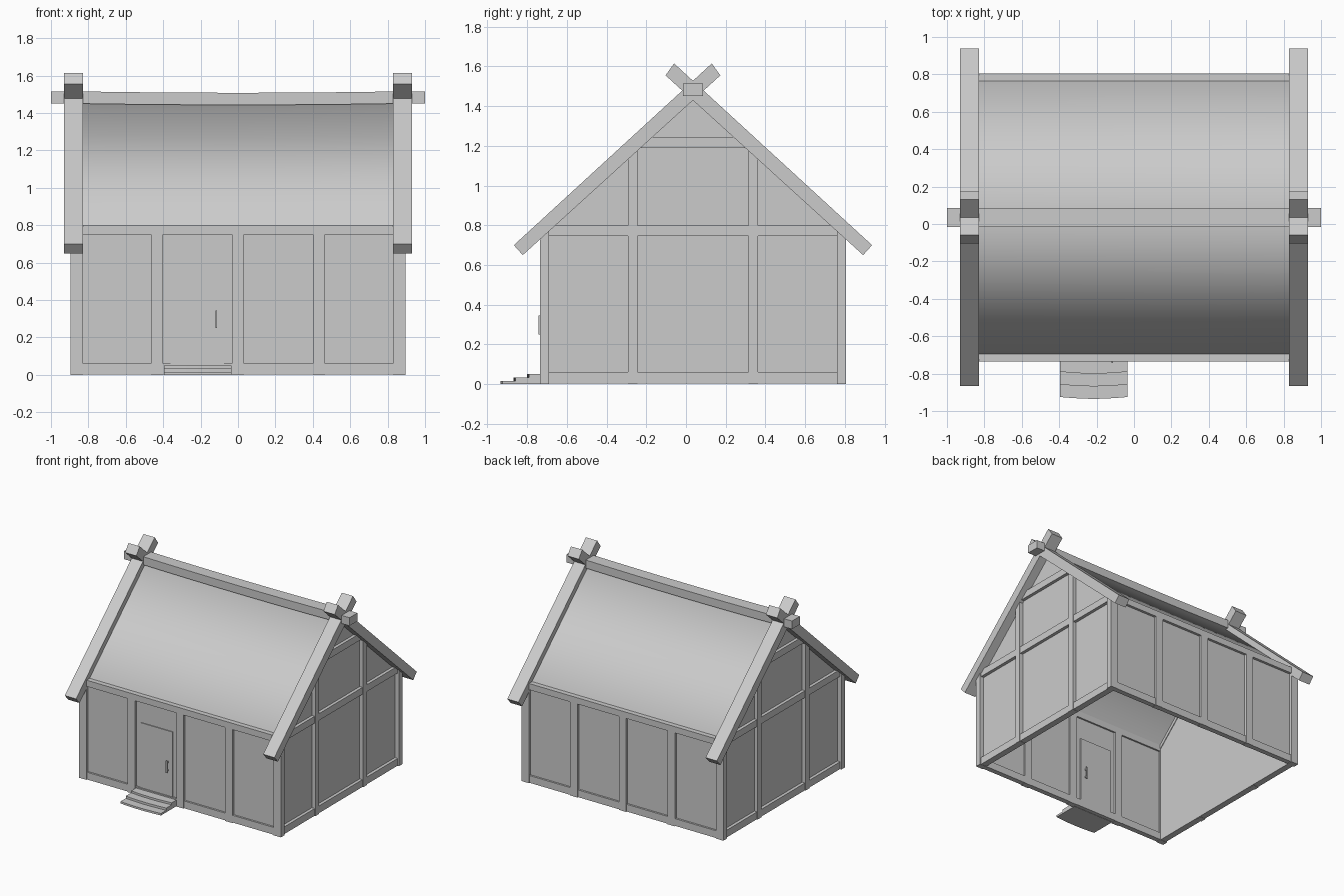
import bpy, bmesh, math

if "Cube" in bpy.data.objects:
    bpy.data.objects.remove(bpy.data.objects["Cube"])

YC = 0.035          # ridge line in y
HALF = 0.77         # half depth of the house (outer face of the posts)


def obj_from_bm(name, bm, smooth=False):
    bmesh.ops.recalc_face_normals(bm, faces=bm.faces)
    me = bpy.data.meshes.new(name)
    bm.to_mesh(me)
    bm.free()
    for p in me.polygons:
        p.use_smooth = smooth
    ob = bpy.data.objects.new(name, me)
    bpy.context.collection.objects.link(ob)
    return ob


def prism(name, pts, a, b, axis='x'):
    """Extrude a closed profile: (y, z) along x, or (x, y) along z."""
    bm = bmesh.new()
    co = (lambda p, t: (t, p[0], p[1])) if axis == 'x' else (lambda p, t: (p[0], p[1], t))
    lo = [bm.verts.new(co(p, a)) for p in pts]
    hi = [bm.verts.new(co(p, b)) for p in pts]
    bm.faces.new(lo)
    bm.faces.new(hi)
    n = len(pts)
    for i in range(n):
        bm.faces.new((lo[i], lo[(i + 1) % n], hi[(i + 1) % n], hi[i]))
    return obj_from_bm(name, bm)


def box(name, x0, x1, y0, y1, z0, z1):
    return prism(name, [(y0, z0), (y1, z0), (y1, z1), (y0, z1)], x0, x1)


def sweep_x(name, pts, xs, sag, closed, smooth):
    """Profile swept along x; sag(x, z) lowers the middle."""
    bm = bmesh.new()
    rows = [[bm.verts.new((x, y, z - sag(x, z))) for y, z in pts] for x in xs]
    n = len(pts)
    for r, s in zip(rows, rows[1:]):
        for i in range(n if closed else n - 1):
            j = (i + 1) % n
            bm.faces.new((r[i], r[j], s[j], s[i]))
    if closed:
        bm.faces.new(rows[0])
        bm.faces.new(rows[-1])
    return obj_from_bm(name, bm, smooth)


# Roof: smooth sheet with a slight sag at the ridge
xs = [-0.83 + 1.66 * i / 8 for i in range(9)]
dip = lambda x: 0.007 * max(0, 1 - (x / 0.83) ** 2)
sweep_x("roof", [(YC - 0.73, 0.76), (YC - 0.73, 0.80), (YC, 1.47), (YC + 0.73, 0.80), (YC + 0.73, 0.76)],
        xs, lambda x, z: dip(x) * max(0, (z - 0.8) / 0.67), False, True)

# Ridge beam
sweep_x("ridge_beam", [(YC - 0.05, 1.45), (YC + 0.05, 1.45), (YC + 0.05, 1.515), (YC - 0.05, 1.515)],
        [-1] + xs + [1], lambda x, z: dip(x), True, False)

# Long walls, front (-1) and back (+1)
for s, side in ((-1, "front"), (1, "back")):
    def depth(a, b):
        return sorted((YC + s * a, YC + s * b))
    box(side + "_wall", -0.85, 0.85, *depth(0.738, 0.750), 0.02, 0.79)
    box(side + "_eave_beam", -0.83, 0.83, *depth(0.725, HALF), 0.75, 0.80)
    box(side + "_sill_beam", -0.83, 0.83, *depth(0.725, HALF - 0.005), 0.002, 0.06)
    for x in (-0.432, 0, 0.432):
        box(side + "_post", x - 0.032, x + 0.032, *depth(0.725, HALF), 0, 0.75)

# Gable ends
for m, side in ((-1, "left"), (1, "right")):
    def gx(a, b):
        return sorted((m * a, m * b))
    prism(side + "_gable_wall",
          [(YC - 0.75, 0.02), (YC + 0.75, 0.02), (YC + 0.75, 0.78), (YC, 1.465), (YC - 0.75, 0.78)],
          *gx(0.835, 0.86))
    prism(side + "_collar_beam",
          [(YC - 0.29, 1.19), (YC + 0.29, 1.19), (YC + 0.23, 1.245), (YC - 0.23, 1.245)], *gx(0.84, 0.885))
    box(side + "_mid_beam", *gx(0.835, 0.885), YC - 0.74, YC + 0.74, 0.745, 0.80)
    box(side + "_sill_beam", *gx(0.835, 0.885), YC - 0.74, YC + 0.74, 0.002, 0.06)
    for s in (-1, 1):
        y = YC + s * 0.303
        box(side + "_stud", *gx(0.84, 0.89), y - 0.024, y + 0.024, 0, 1.19)
        c = YC + s * 0.7475
        box(side + "_corner_post", *gx(0.83, 0.895), c - 0.0225, c + 0.0225, 0, 0.77)
        # Crossed rafters
        prism(side + "_crossed_rafter",
              [(YC + s * a, z) for a, z in ((0.902, 0.70), (0.857, 0.65), (-0.138, 1.555), (-0.095, 1.615))],
              *gx(0.83, 0.93))

# Door with handles on both faces
box("door", -0.36, -0.075, -0.722, -0.695, 0.06, 0.58)
for y0, y1, d in ((-0.744, -0.735, -0.72), (-0.682, -0.673, -0.697)):
    box("door_handle", -0.121, -0.111, y0, y1, 0.25, 0.345)
    for z in (0.26, 0.325):
        box("handle_mount", -0.12, -0.112, min(d, y0), max(d, y1), z, z + 0.012)

# Steps with a bowed front edge
for y, z0, z1 in ((-0.925, 0, 0.016), (-0.858, 0.016, 0.034), (-0.79, 0.034, 0.05)):
    edge = [(-0.215 + 0.18 * t / 3, y - 0.01 * math.cos(t / 3 * math.pi / 2)) for t in range(-3, 4)]
    prism("step", edge + [(-0.035, -0.72), (-0.395, -0.72)], z0, z1, 'z')
